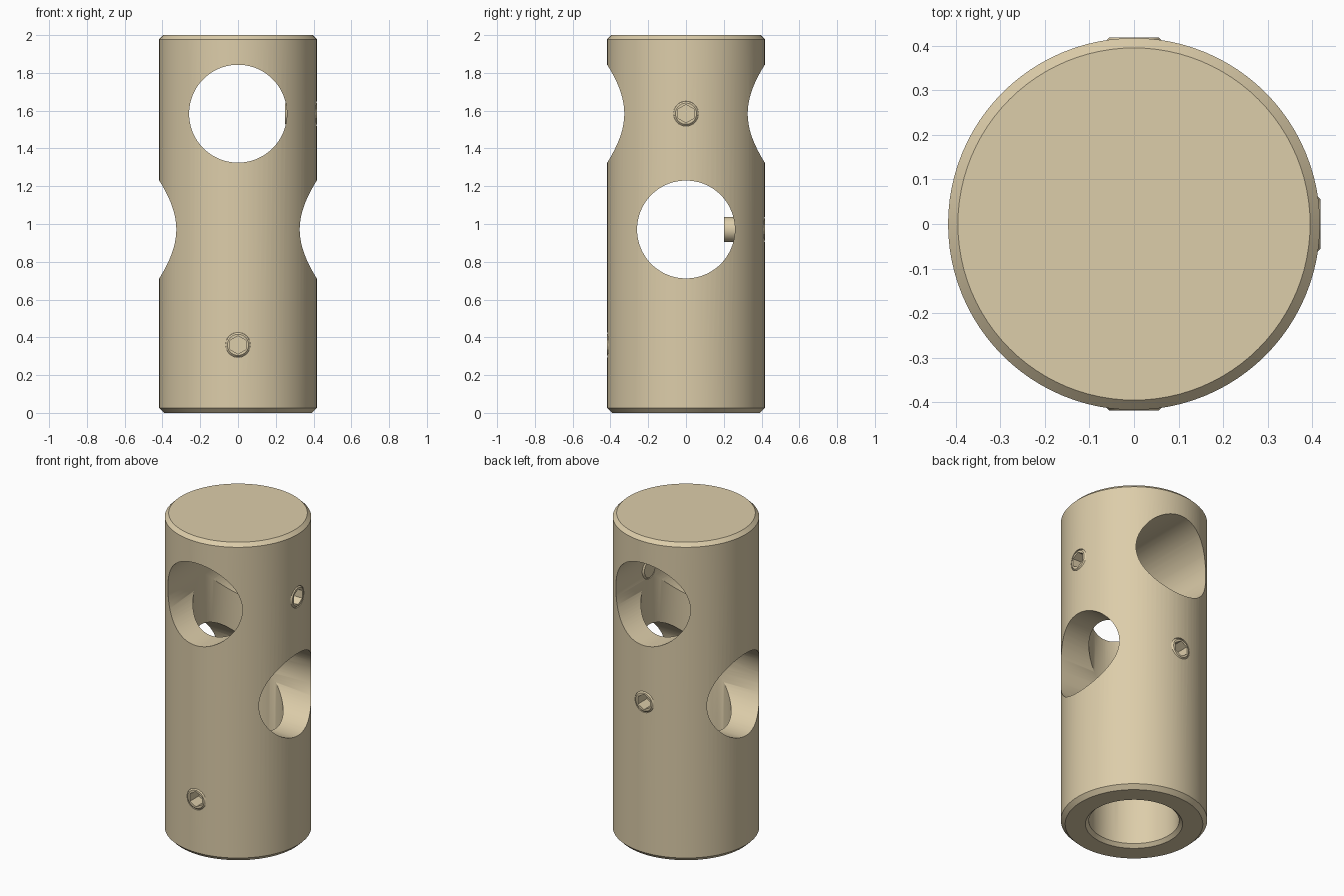
import bpy, bmesh, math
from mathutils import Matrix, Vector

if "Cube" in bpy.data.objects:
    bpy.data.objects.remove(bpy.data.objects["Cube"])

R, HOLE, BORE, SCREW = 0.417, 0.259, 0.257, 0.066
Z_LOW, Z_MID, Z_TOP = 0.36, 0.971, 1.584


def lathe(name, profile, sides, matrix=Matrix()):
    """Closed solid of revolution; the profile starts and ends on the axis."""
    bm = bmesh.new()
    rings = []
    for r, z in profile:
        if r == 0:
            rings.append([bm.verts.new((0, 0, z))])
        else:
            rings.append([bm.verts.new((r * math.cos(2 * math.pi * i / sides),
                                        r * math.sin(2 * math.pi * i / sides), z))
                          for i in range(sides)])
    for a, b in zip(rings, rings[1:]):
        for i in range(sides):
            j = (i + 1) % sides
            if len(a) == 1:
                bm.faces.new((a[0], b[j], b[i]))
            elif len(b) == 1:
                bm.faces.new((a[i], a[j], b[0]))
            else:
                bm.faces.new((a[i], a[j], b[j], b[i]))
    bmesh.ops.transform(bm, matrix=matrix, verts=bm.verts)
    bmesh.ops.recalc_face_normals(bm, faces=bm.faces)
    mesh = bpy.data.meshes.new(name)
    bm.to_mesh(mesh)
    bm.free()
    ob = bpy.data.objects.new(name, mesh)
    bpy.context.collection.objects.link(ob)
    return ob


def rod(r, a, b):
    return [(0, a), (r, a), (r, b), (0, b)]


def aim(direction, z):
    """Local z points outwards along direction, local x points up."""
    d, up = Vector(direction), Vector((0, 0, 1))
    return Matrix.Translation((0, 0, z)) @ Matrix((up, d.cross(up), d)).transposed().to_4x4()


def activate(ob):
    bpy.ops.object.select_all(action='DESELECT')
    ob.select_set(True)
    bpy.context.view_layer.objects.active = ob


def cut(ob, cutter):
    cutter.hide_render = True
    activate(ob)
    mod = ob.modifiers.new("cut", 'BOOLEAN')
    mod.operation, mod.solver, mod.object = 'DIFFERENCE', 'EXACT', cutter
    bpy.ops.object.modifier_apply(modifier=mod.name)
    bpy.data.objects.remove(cutter, do_unlink=True)


# Body: chamfered cylinder with a long blind bore from below
body = lathe("connector_body", [
    (0, Z_TOP), (BORE, Z_TOP), (BORE, 0.02), (0.277, 0), (0.392, 0),
    (R, 0.025), (R, 1.978), (0.395, 2), (0, 2)], 96)

# Two crossing through-holes for the rails
cut(body, lathe("hole_cutter", rod(HOLE, -0.6, 0.6), 96, aim((0, -1, 0), Z_TOP)))
cut(body, lathe("hole_cutter", rod(HOLE, -0.6, 0.6), 96, aim((1, 0, 0), Z_MID)))

# Set screws with hexagon sockets, one clamping each bore
tan = Matrix
parts = [body]
for name, direction, z in (("lower_set_screw", (0, -1, 0), Z_LOW),
                           ("middle_set_screw", (0, 1, 0), Z_MID),
                           ("upper_set_screw", (1, 0, 0), Z_TOP)):
    m = aim(direction, z)
    cut(body, lathe("screw_hole_cutter", rod(SCREW, 0.2, 0.6), 40, m))
    screw = lathe(name, [(0, 0.25), (0.055, 0.25), (SCREW - 0.0005, 0.26),
                         (SCREW - 0.0005, 0.409), (0.056, 0.418), (0, 0.418)], 40, m)
    cut(screw, lathe("socket_cutter", rod(0.048, 0.33, 0.5), 6, m))
    parts.append(screw)

# Smooth round walls, crisp rims
mat = bpy.data.materials.new("warm_metal")
mat.diffuse_color = (0.72, 0.61, 0.40, 1)
mat.use_nodes = True
mat.node_tree.nodes["Principled BSDF"].inputs["Base Color"].default_value = mat.diffuse_color
for ob in parts:
    ob.data.materials.clear()
    ob.data.materials.append(mat)
    activate(ob)
    bpy.ops.object.shade_smooth_by_angle(angle=math.radians(30))
